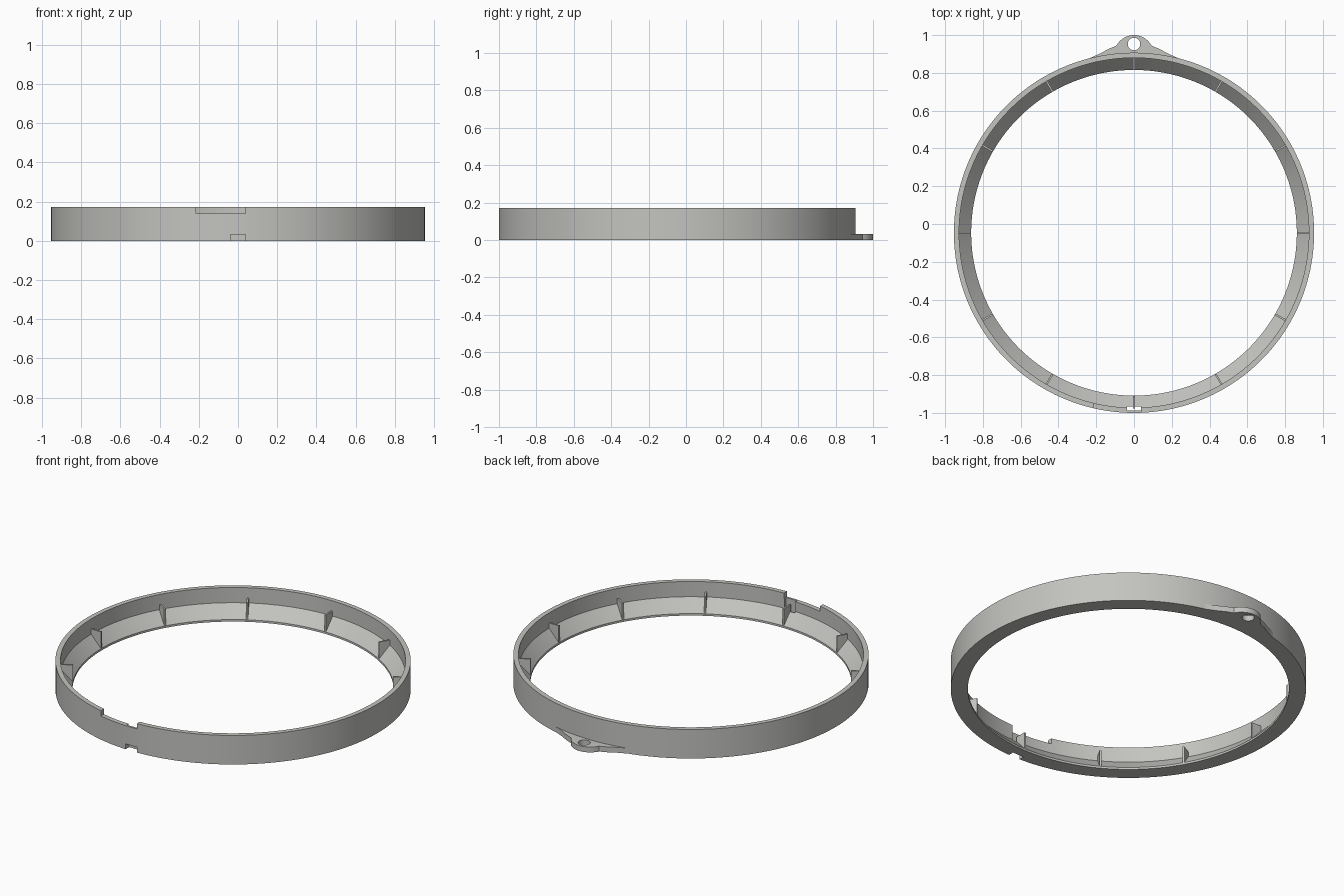
import bpy, bmesh, math
from mathutils import Vector

if "Cube" in bpy.data.objects:
    bpy.data.objects.remove(bpy.data.objects["Cube"])

CY = -0.0465                      # ring centre in y
R_OUT, R_WALL, R_LIP = 0.9535, 0.926, 0.862
H, CONE_TOP, LIP_H, TAB_H = 0.172, 0.082, 0.012, 0.032
SEG = 180

grey = bpy.data.materials.new("warm grey")
grey.diffuse_color = (0.55, 0.55, 0.53, 1)
grey.use_nodes = True
grey.node_tree.nodes["Principled BSDF"].inputs["Base Color"].default_value = grey.diffuse_color


def make(name, bm):
    bmesh.ops.recalc_face_normals(bm, faces=bm.faces)
    me = bpy.data.meshes.new(name)
    bm.to_mesh(me)
    bm.free()
    me.materials.append(grey)
    ob = bpy.data.objects.new(name, me)
    bpy.context.collection.objects.link(ob)
    return ob


def prism(bm, points, offset):
    """Extrude a closed polygon by an offset vector."""
    face = bm.faces.new([bm.verts.new(p) for p in points])
    ext = bmesh.ops.extrude_face_region(bm, geom=[face])
    moved = [g for g in ext["geom"] if isinstance(g, bmesh.types.BMVert)]
    bmesh.ops.translate(bm, verts=moved, vec=offset)


def box(name, x0, x1, y0, y1, z0, z1):
    bm = bmesh.new()
    prism(bm, [(x0, y0, z0), (x1, y0, z0), (x1, y1, z0), (x0, y1, z0)], (0, 0, z1 - z0))
    return make(name, bm)


def cut(ob, cutter):
    cutter.hide_render = True
    bpy.context.view_layer.objects.active = ob
    mod = ob.modifiers.new("cut", 'BOOLEAN')
    mod.operation, mod.solver, mod.object = 'DIFFERENCE', 'EXACT', cutter
    bpy.ops.object.modifier_apply(modifier=mod.name)
    bpy.data.objects.remove(cutter)


def smooth(ob):
    bpy.ops.object.select_all(action='DESELECT')
    ob.select_set(True)
    bpy.context.view_layer.objects.active = ob
    bpy.ops.object.shade_smooth_by_angle(angle=math.radians(25))


# Ring: lathed wall with a conical inner seat
profile = [(R_OUT, 0), (R_OUT, H), (R_WALL, H), (R_WALL, CONE_TOP), (R_LIP, LIP_H), (R_LIP, 0)]
bm = bmesh.new()
loops = []
for i in range(SEG):
    a = math.tau * i / SEG
    loops.append([bm.verts.new((r * math.cos(a), CY + r * math.sin(a), z)) for r, z in profile])
for i in range(SEG):
    a, b = loops[i], loops[(i + 1) % SEG]
    for j in range(len(profile)):
        k = (j + 1) % len(profile)
        bm.faces.new((a[j], b[j], b[k], a[k]))
ring = make("ring", bm)

# Latch: wide top notch, small bottom notch and the slot joining them
cut(ring, box("top_notch_cutter", -0.215, 0.037, -1.1, -0.93, 0.14, 0.3))
cut(ring, box("bottom_notch_cutter", -0.037, 0.037, -1.1, -0.967, -0.1, 0.032))
cut(ring, box("slot_cutter", -0.0365, 0.0365, -0.9875, -0.9665, -0.2, 0.25))
smooth(ring)

# Ribs: twelve upright gussets standing on the cone
bm = bmesh.new()
for i in range(12):
    a = math.tau * i / 12
    out = Vector((math.cos(a), math.sin(a), 0))
    side = Vector((-out.y, out.x, 0)) * 0.010
    base = Vector((0, CY, 0)) - side / 2
    section = [(R_LIP + 0.001, 0.005), (R_LIP + 0.001, 0.112), (R_WALL + 0.004, 0.112),
               (R_WALL + 0.004, 0.07)]
    prism(bm, [base + out * r + Vector((0, 0, z)) for r, z in section], side)
make("ribs", bm)

# Hanging tab: rounded tip flaring tangentially into the ring
right = []
for i in range(11):               # rounded tip
    a = math.radians(90 - 6.2 * i)
    right.append((0.105 * math.cos(a), 0.895 + 0.105 * math.sin(a)))
right += [(0.135, 0.927), (0.18, 0.902), (0.225, 0.882), (0.27, 0.864), (0.32, 0.847), (0.37, 0.831)]
for i in range(9):                # hidden edge inside the wall
    a = math.radians(67 + 23 * i / 8)
    right.append((0.93 * math.cos(a), CY + 0.93 * math.sin(a)))
left = [(-x, y) for x, y in reversed(right[1:-1])]
bm = bmesh.new()
prism(bm, [(x, y, 0) for x, y in right + left], (0, 0, TAB_H))
tab = make("hanging_tab", bm)
bm = bmesh.new()
hole = [(0.033 * math.cos(math.tau * i / 48), 0.953 + 0.033 * math.sin(math.tau * i / 48), -0.1)
        for i in range(48)]
prism(bm, hole, (0, 0, 0.3))
cut(tab, make("hole_cutter", bm))
smooth(tab)
